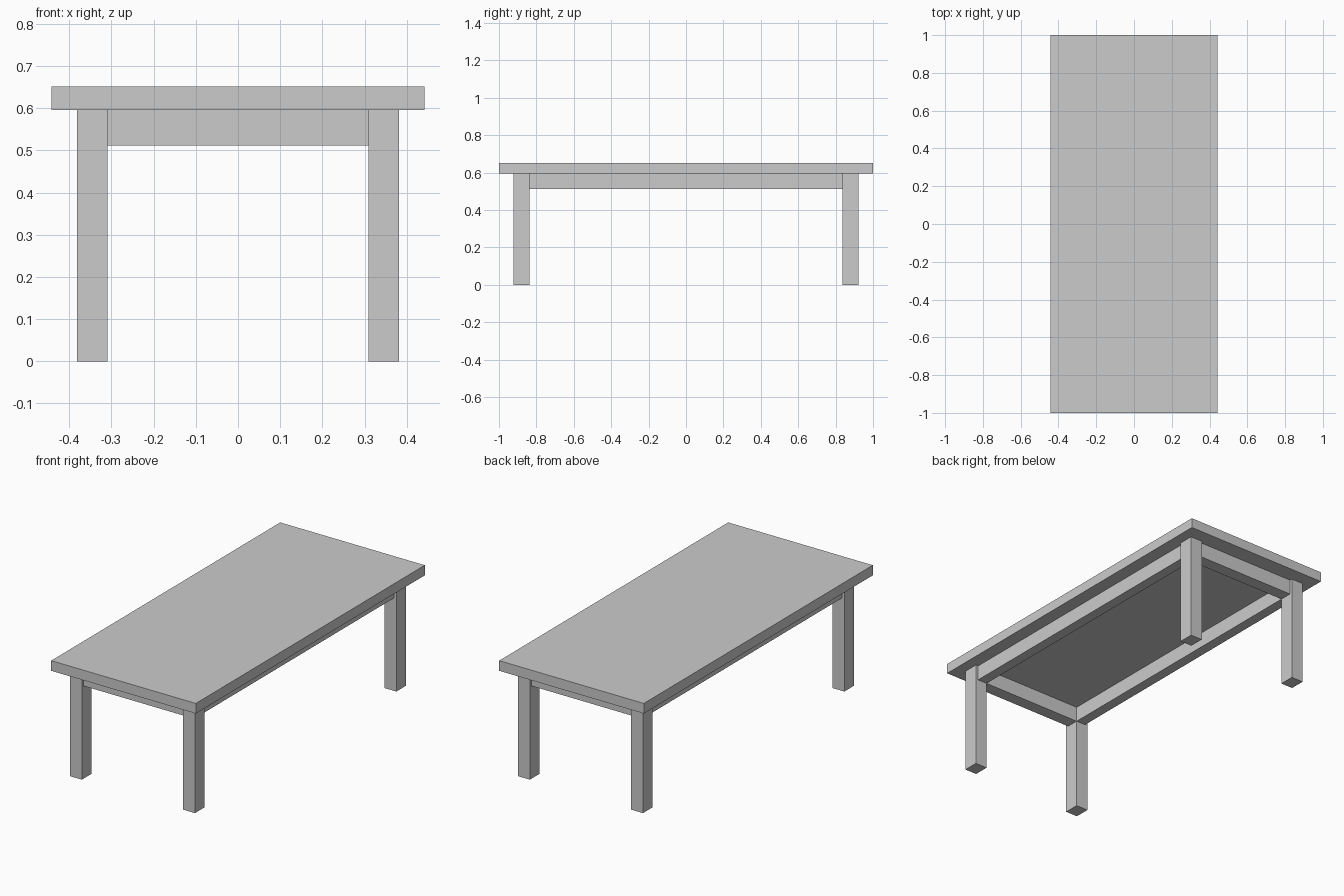
import bpy

if "Cube" in bpy.data.objects:
    bpy.data.objects.remove(bpy.data.objects["Cube"])

TOP_X, TOP_Y = 0.442, 1.0            # half sizes of the table top
Z_APRON, Z_UNDER, Z_TOP = 0.512, 0.596, 0.652
OUT_X, IN_X = 0.382, 0.309           # leg faces across the width
OUT_Y, IN_Y = 0.922, 0.837           # leg faces along the length
SETBACK = 0.015                      # aprons sit slightly behind the leg faces


def box(name, x, y, z):
    """Axis-aligned box from (min, max) pairs."""
    spans = [sorted(s) for s in (x, y, z)]
    bpy.ops.mesh.primitive_cube_add(size=1, location=[(a + b) / 2 for a, b in spans])
    ob = bpy.context.object
    ob.name = name
    ob.scale = [b - a for a, b in spans]
    bpy.ops.object.transform_apply(location=False, rotation=False, scale=True)
    return ob


# Table top
box("table_top", (-TOP_X, TOP_X), (-TOP_Y, TOP_Y), (Z_UNDER, Z_TOP))

# Four corner legs
for sx, side in ((-1, "left"), (1, "right")):
    for sy, end in ((-1, "front"), (1, "back")):
        box(f"{end}_{side}_leg", (sx * IN_X, sx * OUT_X), (sy * IN_Y, sy * OUT_Y), (0, Z_UNDER))

# Aprons between the legs, flush with their inner faces
for s, side, end in ((-1, "left", "front"), (1, "right", "back")):
    box(f"{side}_apron", (s * IN_X, s * (OUT_X - SETBACK)), (-IN_Y, IN_Y), (Z_APRON, Z_UNDER))
    box(f"{end}_apron", (-IN_X, IN_X), (s * IN_Y, s * (OUT_Y - SETBACK)), (Z_APRON, Z_UNDER))
